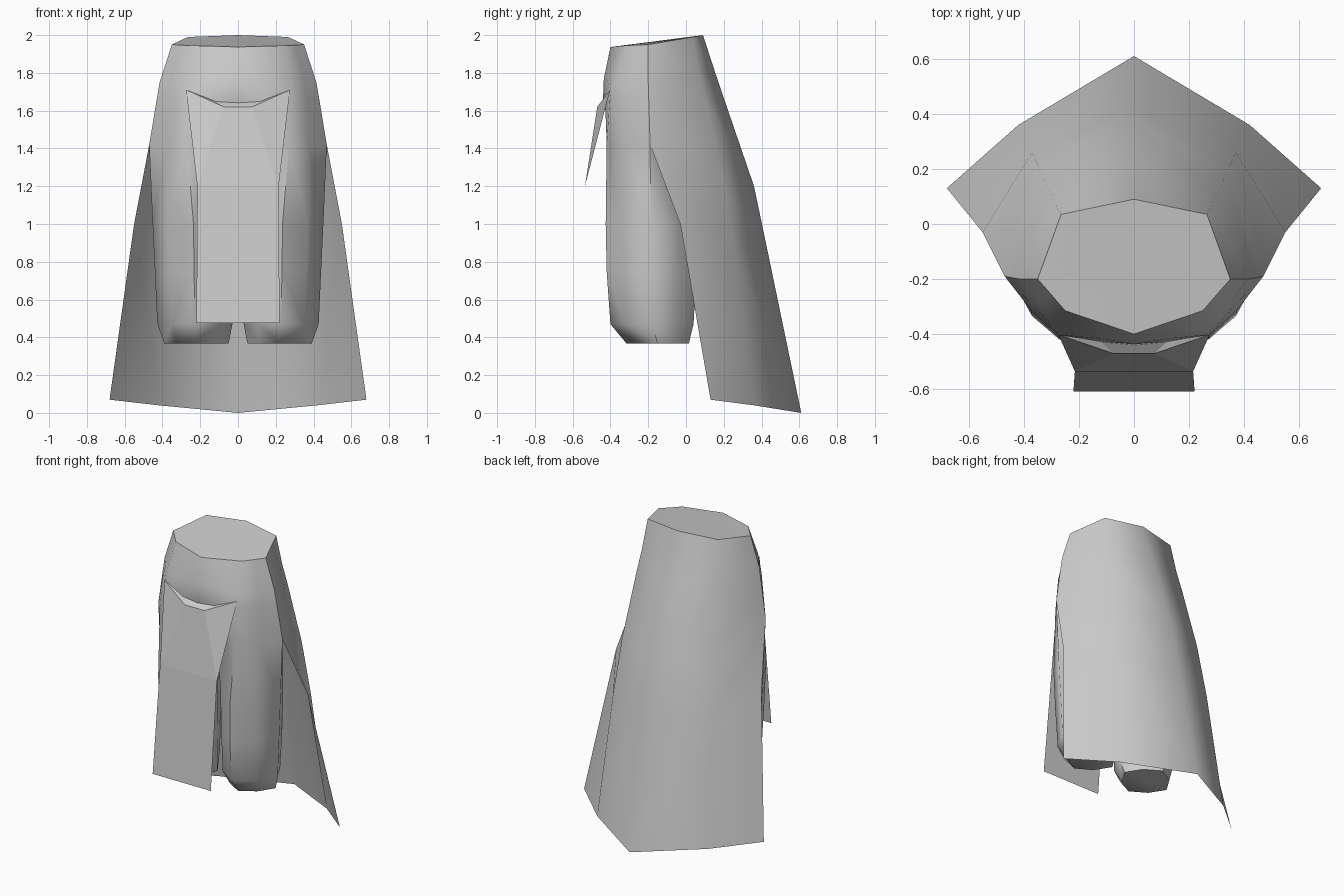
import bpy, bmesh
from mathutils import Vector

if "Cube" in bpy.data.objects:
    bpy.data.objects.remove(bpy.data.objects["Cube"])

cloth = bpy.data.materials.new("grey cloth")
cloth.diffuse_color = (0.6, 0.6, 0.6, 1)
cloth.use_nodes = True
cloth.node_tree.nodes["Principled BSDF"].inputs["Base Color"].default_value = cloth.diffuse_color


def face(bm, pts, centre):
    """Add one face, turned away from the given centre."""
    f = bm.faces.new([bm.verts.new(p) for p in pts])
    f.normal_update()
    if f.normal.dot(f.calc_center_median() - Vector(centre)) < 0:
        f.normal_flip()


def strip(bm, rows, axis, closed=False):
    """Skin consecutive rows of points, facing away from a vertical axis."""
    for low, high in zip(rows, rows[1:]):
        n = len(low)
        for i in range(n if closed else n - 1):
            j = (i + 1) % n
            quad = [low[i], low[j], high[j], high[i]]
            z = sum(p[2] for p in quad) / 4
            face(bm, quad, (axis[0], axis[1], z))


def finish(bm, name, angle):
    """Weld, mirror across x and shade."""
    bmesh.ops.remove_doubles(bm, verts=bm.verts, dist=0.001)
    mesh = bpy.data.meshes.new(name)
    bm.to_mesh(mesh)
    bm.free()
    ob = bpy.data.objects.new(name, mesh)
    bpy.context.collection.objects.link(ob)
    mesh.materials.append(cloth)
    mod = ob.modifiers.new("mirror", 'MIRROR')
    mod.use_clip = True
    bpy.ops.object.select_all(action='DESELECT')
    ob.select_set(True)
    bpy.context.view_layer.objects.active = ob
    bpy.ops.object.modifier_apply(modifier="mirror")
    if angle:
        bpy.ops.object.shade_smooth_by_angle(angle=angle)
    return ob


bm = bmesh.new()

# Front of the hips, centre line to side
hips = [
    [(0, -.40, 1.937), (.125, -.357, 1.941), (.25, -.315, 1.945), (.30, -.257, 1.947), (.35, -.20, 1.95)],
    [(0, -.435, 1.77), (.14, -.415, 1.76), (.285, -.37, 1.75), (.35, -.285, 1.75), (.415, -.20, 1.75)],
    [(0, -.44, 1.64), (.12, -.428, 1.645), (.275, -.402, 1.68), (.362, -.30, 1.66), (.432, -.197, 1.65)],
    [(0, -.34, 1.50), (.11, -.385, 1.48), (.27, -.42, 1.42), (.375, -.312, 1.42), (.47, -.19, 1.42)],
]
strip(bm, hips, (0, -.15))

# Cape, side edge to centre back
cape = [
    [(.35, -.20, 1.95), (.265, .035, 1.99), (0, .09, 2.0)],
    [(.415, -.20, 1.75), (.285, .07, 1.79), (0, .155, 1.8)],
    [(.432, -.197, 1.65), (.30, .105, 1.65), (0, .206, 1.65)],
    [(.47, -.19, 1.42), (.343, .20, 1.22), (0, .36, 1.2)],
    [(.55, -.03, 1.0), (.37, .26, .85), (0, .423, .9)],
    [(.68, .13, .07), (.42, .36, .04), (0, .61, 0)],
]
strip(bm, cape, (0, -.2))

# Waist cap
face(bm, hips[0] + cape[0][1:], (0, -.15, 1))

# Leg, as rings around the thigh down to the hem
inner = (0, -.19, 1.45)
legs = [hips[3][1:] + [(.35, -.03, 1.42), (.22, .03, 1.42), (.08, -.02, 1.45), inner]]
for z, x0, x1, y0, y1 in [(1.0, .02, .452, -.425, .05), (.75, .025, .44, -.42, .055),
                          (.47, .03, .427, -.40, .04), (.367, .05, .39, -.315, .015)]:
    cx, cy, rx, ry = (x0 + x1) / 2, (y0 + y1) / 2, (x1 - x0) / 2, (y1 - y0) / 2
    k = .62
    ring = [(-k, -k), (0, -1), (k, -k), (1, 0), (k, k), (0, 1), (-k, k), (-1, 0)]
    legs.append([(cx + rx * a, cy + ry * b, z) for a, b in ring])
strip(bm, legs, (.24, -.19), closed=True)
face(bm, legs[-1], (.24, -.19, 1))
# Crotch web
face(bm, [hips[3][0], hips[3][1], inner], (.05, -.3, 2))
finish(bm, "skirted_body", 1.0)

# Hanging front panel
bm = bmesh.new()
corner, top, knee, hem = (.275, -.402, 1.71), (.075, -.47, 1.62), (.215, -.535, 1.2), (.22, -.608, .477)
back = (.1, 0, 1)
face(bm, [(0, -.47, 1.62), top, knee, (0, -.535, 1.2)], back)
face(bm, [top, corner, knee], back)
face(bm, [(0, -.535, 1.2), knee, hem, (0, -.608, .477)], back)
# Ledge joining the panel to the belly
face(bm, [(0, -.47, 1.62), top, (.12, -.426, 1.65), (0, -.435, 1.645)], back)
face(bm, [top, corner, (.12, -.426, 1.65)], back)
finish(bm, "front_panel", 0)
